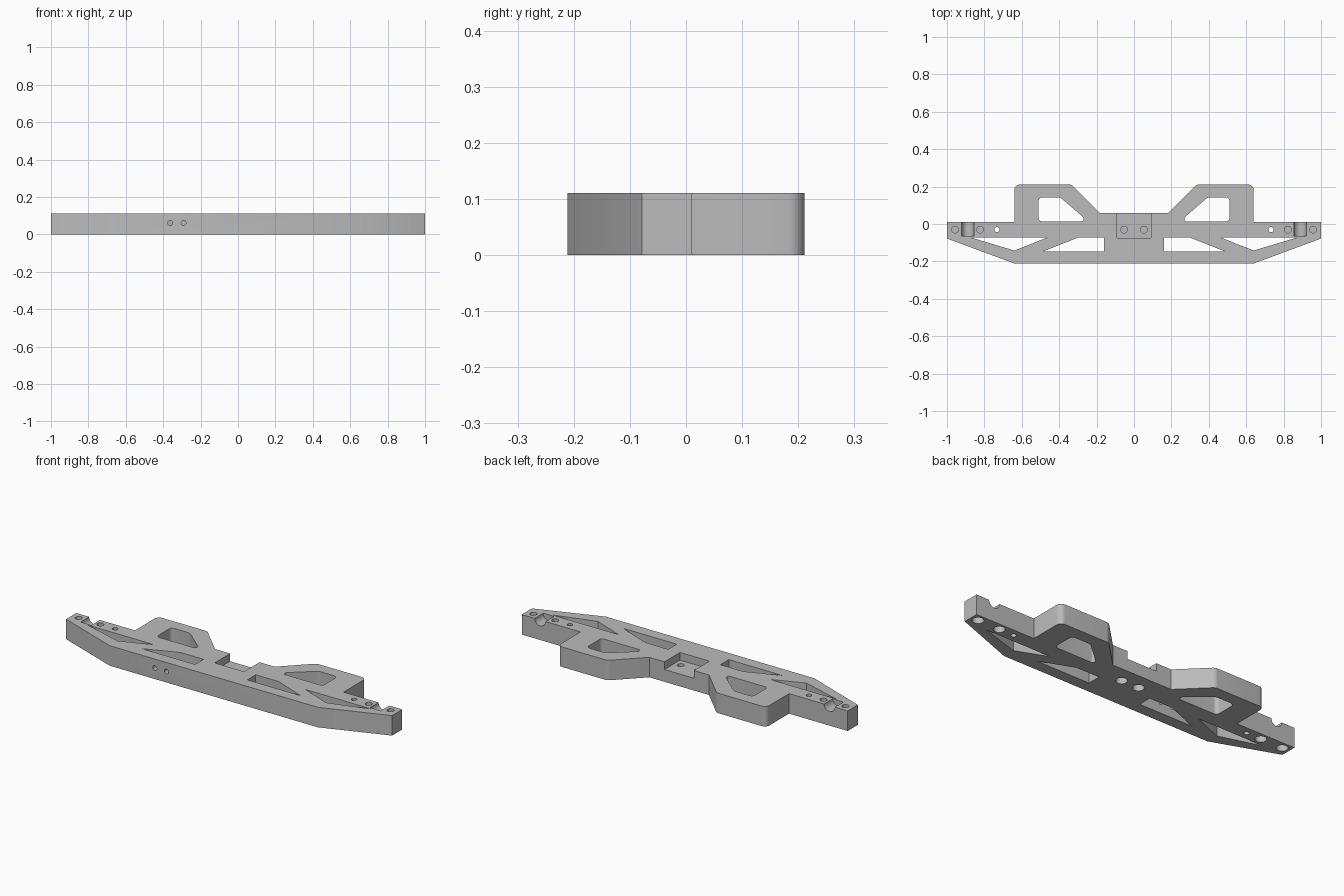
import bpy
import bmesh
import math
from mathutils import Vector, Matrix

if "Cube" in bpy.data.objects:
    bpy.data.objects.remove(bpy.data.objects["Cube"])

HEIGHT = 0.111
BOLT_Y = -0.03

grey = bpy.data.materials.new("plain grey")
grey.use_nodes = True
colour = (0.5, 0.5, 0.5, 1)
grey.diffuse_color = colour
grey.node_tree.nodes["Principled BSDF"].inputs["Base Color"].default_value = colour


def rounded(points):
    """Turn (x, y, radius) corners into an outline with filleted corners."""
    out = []
    for i, (x, y, r) in enumerate(points):
        p = Vector((x, y))
        if not r:
            out.append(p)
            continue
        a = (Vector(points[i - 1][:2]) - p).normalized()
        b = (Vector(points[(i + 1) % len(points)][:2]) - p).normalized()
        half = a.angle(b) / 2
        centre = p + (a + b).normalized() * r / math.sin(half)
        start = p + a * r / math.tan(half) - centre
        end = p + b * r / math.tan(half) - centre
        sweep = start.angle_signed(end)
        for k in range(9):
            out.append(centre + Matrix.Rotation(-sweep * k / 8, 2) @ start)
    return out


def make_object(name, bm):
    bmesh.ops.recalc_face_normals(bm, faces=bm.faces)
    mesh = bpy.data.meshes.new(name)
    bm.to_mesh(mesh)
    bm.free()
    mesh.materials.append(grey)
    obj = bpy.data.objects.new(name, mesh)
    bpy.context.scene.collection.objects.link(obj)
    return obj


def prism(name, outline, z0, z1):
    bm = bmesh.new()
    face = bm.faces.new([bm.verts.new((p[0], p[1], z0)) for p in outline])
    top = bmesh.ops.extrude_face_region(bm, geom=[face])["geom"]
    moved = [v for v in top if isinstance(v, bmesh.types.BMVert)]
    bmesh.ops.translate(bm, verts=moved, vec=(0, 0, z1 - z0))
    return make_object(name, bm)


def cylinder(name, start, end, radius):
    start, end = Vector(start), Vector(end)
    axis = end - start
    turn = axis.to_track_quat('Z', 'Y').to_matrix().to_4x4()
    bm = bmesh.new()
    bmesh.ops.create_cone(bm, cap_ends=True, segments=32, radius1=radius, radius2=radius,
                          depth=axis.length, matrix=Matrix.Translation((start + end) / 2) @ turn)
    return make_object(name, bm)


# Bumper body: half outline with two rounded mounting wings, mirrored across x
half = [(0.64, -0.211, 0), (1, -0.078, 0), (1, 0.011, 0), (0.64, 0.011, 0),
        (0.64, 0.211, 0.03), (0.335, 0.211, 0.035), (0.183, 0.06, 0)]
outline = half + [(-x, y, r) for x, y, r in reversed(half)]
body = prism("bumper_body", rounded(outline), 0, HEIGHT)

# Window outlines for one side
windows = {
    "outer_truss_window": [(0.87, -0.073, 0), (0.64, -0.142, 0), (0.465, -0.073, 0)],
    "inner_truss_window": [(0.487, -0.147, 0), (0.16, -0.147, 0), (0.16, -0.073, 0),
                           (0.30, -0.073, 0)],
    "wing_window": [(0.51, 0.013, 0.02), (0.51, 0.143, 0.02), (0.395, 0.143, 0.04),
                    (0.27, 0.035, 0.012), (0.27, 0.013, 0.01)],
}

cutters = []
for side in (1, -1):
    for name, pts in windows.items():
        shape = [(side * p.x, p.y) for p in rounded(pts)]
        cutters.append(prism(name, shape, -0.05, HEIGHT + 0.05))
    # Screw holes from above with wider counterbores below, split by a thin web
    for x, web in ((0.957, 0.05), (0.823, 0.05), (0.053, 0.035)):
        x *= side
        cutters.append(cylinder("screw_hole", (x, BOLT_Y, web + 0.003),
                                (x, BOLT_Y, HEIGHT + 0.05), 0.018))
        cutters.append(cylinder("counterbore", (x, BOLT_Y, -0.05), (x, BOLT_Y, web), 0.029))
    # Small through hole and half-round channel at the tip
    x = side * 0.733
    cutters.append(cylinder("pin_hole", (x, BOLT_Y, -0.05), (x, BOLT_Y, HEIGHT + 0.05), 0.014))
    x = side * 0.888
    cutters.append(cylinder("channel", (x, -0.064, HEIGHT), (x, 0.05, HEIGHT), 0.033))

# Central recess open to the back
recess = [(-0.09, -0.076), (0.09, -0.076), (0.09, 0.1), (-0.09, 0.1)]
cutters.append(prism("recess", recess, 0.068, HEIGHT + 0.05))

# Pair of holes through the front wall
for x in (-0.363, -0.291):
    cutters.append(cylinder("front_hole", (x, -0.25, 0.061), (x, -0.11, 0.061), 0.013))

# Cut everything, then keep only the finished body
for cutter in cutters:
    mod = body.modifiers.new(cutter.name, 'BOOLEAN')
    mod.operation = 'DIFFERENCE'
    mod.solver = 'EXACT'
    mod.object = cutter
bpy.context.view_layer.update()
result = bpy.data.meshes.new_from_object(body.evaluated_get(bpy.context.evaluated_depsgraph_get()))
body.modifiers.clear()
body.data = result
for cutter in cutters:
    bpy.data.objects.remove(cutter)

bpy.ops.object.select_all(action='DESELECT')
body.select_set(True)
bpy.context.view_layer.objects.active = body
bpy.ops.object.shade_smooth_by_angle(angle=math.radians(30))
